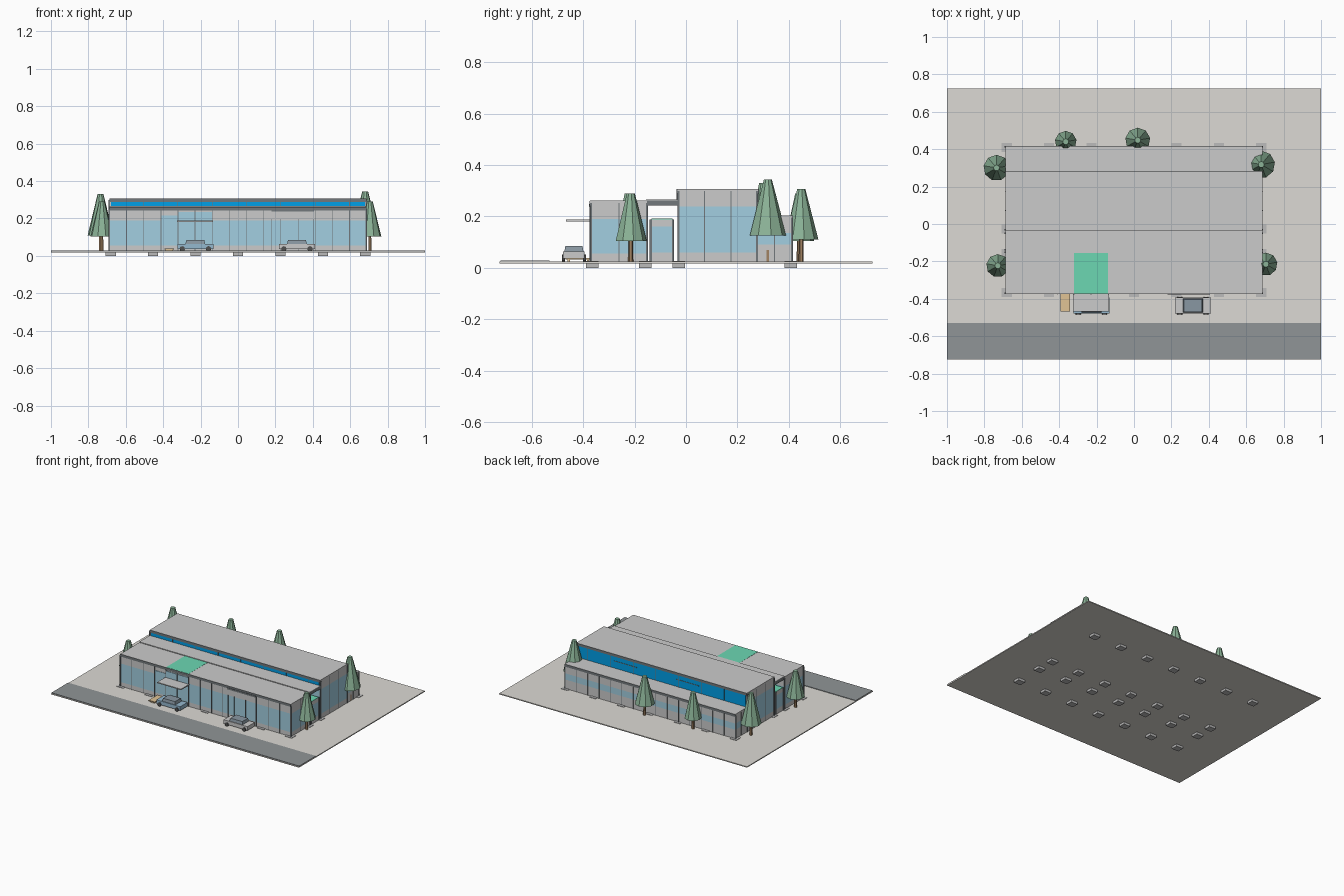
import bpy, bmesh, math

if "Cube" in bpy.data.objects:
    bpy.data.objects.remove(bpy.data.objects["Cube"])

COL = {"paving": (.72, .70, .66, 1), "asphalt": (.28, .30, .31, 1), "panel": (.76, .77, .78, 1),
       "glass": (.36, .62, .75, 1), "blue": (0, .35, .8, 1), "dark": (.17, .19, .20, 1),
       "green": (.15, .68, .45, 1), "leaf": (.26, .45, .31, 1), "bark": (.35, .22, .12, 1),
       "wood": (.75, .55, .3, 1), "concrete": (.5, .5, .5, 1), "car_blue": (.3, .48, .62, 1),
       "car_silver": (.82, .82, .82, 1), "car_glass": (.25, .31, .36, 1), "tyre": (.08, .08, .08, 1)}
MATS = {}


def finish(bm, name, col):
    me = bpy.data.meshes.new(name)
    bm.to_mesh(me)
    bm.free()
    if col not in MATS:
        MATS[col] = bpy.data.materials.new(col)
        MATS[col].diffuse_color = COL[col]
    me.materials.append(MATS[col])
    ob = bpy.data.objects.new(name, me)
    bpy.context.collection.objects.link(ob)
    return ob


def boxes(name, col, *spans, taper=1):
    """One object from boxes given as (x0, x1, y0, y1, z0, z1)."""
    bm = bmesh.new()
    for x0, x1, y0, y1, z0, z1 in spans:
        for v in bmesh.ops.create_cube(bm, size=1)["verts"]:
            k = taper if v.co.z > 0 else 1
            v.co = ((x0 + x1) / 2 + v.co.x * k * (x1 - x0),
                    (y0 + y1) / 2 + v.co.y * k * (y1 - y0),
                    (z0 + z1) / 2 + v.co.z * (z1 - z0))
    return finish(bm, name, col)


def cone(name, col, x, y, z0, z1, r0, r1, sides):
    bm = bmesh.new()
    bmesh.ops.create_cone(bm, cap_ends=True, segments=sides, radius1=r0, radius2=r1, depth=z1 - z0)
    bmesh.ops.translate(bm, vec=(x, y, (z0 + z1) / 2), verts=bm.verts)
    return finish(bm, name, col)


G = .024      # ground level
W = .688      # half length of the building
BAY = 2 * W / 15

# Site: slab, road and footings
boxes("ground_slab", "paving", (-1, 1, -.725, .725, .017, G))
boxes("road", "asphalt", (-1, 1, -.722, -.53, G, G + .004))
boxes("footings", "concrete", *[(x - .027, x + .027, y - .024, y + .024, 0, G + .003)
      for x in [i * .2267 for i in range(-3, 4)] for y in (-.365, -.158, -.028, .408)])


def wing(name, y0, y1, top, g0, g1, side_bays):
    """Block with a plinth, glass band, upper wall and side mullions."""
    boxes(name + "_plinth", "panel", (-W, W, y0, y1, G, g0))
    boxes(name + "_glazing", "glass", (-W, W, y0, y1, g0, g1))
    boxes(name + "_upper_wall", "panel", (-W, W, y0, y1, g1, top))
    ys = [y0 + (y1 - y0) * i / side_bays for i in range(1, side_bays)]
    boxes(name + "_side_mullions", "dark", *[
        (s * W - .002, s * W + .002, y - .0015, y + .0015, G, top) for s in (-1, 1) for y in ys])
    boxes(name + "_corner_posts", "dark", *[
        (s * W - .005, s * W + .003, y - .004, y + .004, G, top) for s in (-1, 1) for y in (y0, y1)])


def face_mullions(name, y, z0, z1, step=1):
    boxes(name, "dark", *[(x - .0015, x + .0015, y - .003, y + .003, z0, z1)
          for x in [-W + BAY * i for i in range(0, 16, step)]])


# Building wings
wing("front_wing", -.37, -.152, .252, .055, .19, 2)
wing("link_corridor", -.137, -.05, .188, .06, .16, 1)
wing("main_hall", -.03, .277, .298, .06, .238, 3)
wing("rear_wing", .277, .412, .195, .09, .135, 2)
boxes("corridor_green_roof", "green", (-W, W, -.135, -.052, .188, .191))
face_mullions("front_mullions", -.37, G, .245)
face_mullions("rear_mullions", .412, G, .19)

# Roofs with dark fascias on the long sides
for name, y0, y1, z in (("front", -.373, -.152, .252), ("hall", -.034, .281, .298), ("rear", .277, .415, .195)):
    boxes(name + "_roof", "panel", (-W, W, y0, y1, z, z + .009))
    boxes(name + "_fascia", "dark", *[(-W, W, y - .002, y + .002, z - .009, z + .0085) for y in (y0, y1)])
boxes("link_roof", "panel", (-W, W, -.155, -.032, .262, .266))
boxes("link_roof_edge", "dark", (-W, W, -.1555, -.031, .243, .262))

# Clerestory windows along both sides of the hall
boxes("front_clerestory", "blue", (-W + .01, W - .01, -.033, -.029, .255, .289))
boxes("rear_clerestory", "blue", (-W + .01, W - .01, .274, .28, .204, .289))
face_mullions("front_clerestory_bars", -.033, .25, .29, 2)
face_mullions("rear_clerestory_bars", .279, .2, .29, 2)
boxes("rear_clerestory_rails", "dark", *[(x, x + 2 * BAY, .278, .282, .254, .258) for x in (-.3, .2)])

# Entrance bay with raised green roof and canopy
boxes("entrance_glazing", "glass", (-.41, -.322, -.373, -.368, .055, .215), (-.32, -.138, -.374, -.368, .055, .235))
boxes("entrance_green_roof", "green", (-.32, -.138, -.372, -.155, .245, .262))
boxes("entrance_canopy", "panel", (-.325, -.133, -.467, -.37, .181, .188))
boxes("entrance_frames", "dark", *[(x - .002, x + .002, -.376, -.37, G, .245) for x in (-.411, -.321, -.23, -.138)])

# Service bay sign-free panel over the second parking spot
boxes("service_bay_panel", "panel", (.18, .405, -.376, -.369, .197, .236))
boxes("service_bay_hood", "dark", (.18, .405, -.378, -.369, .236, .248))
boxes("service_bay_frames", "dark", *[(x - .002, x + .002, -.375, -.369, G, .24) for x in (.18, .405)])

# Wooden bench beside the entrance
boxes("bench", "wood", (-.393, -.343, -.468, -.37, .033, .039),
      *[(-.388, -.348, y, y + .008, G, .033) for y in (-.46, -.386)])


# Parked cars
def car(name, x, body):
    y = -.436
    boxes(name + "_body", body, (x - .096, x + .096, y - .042, y + .042, .036, .064))
    boxes(name + "_cabin", "car_glass", (x - .053, x + .053, y - .037, y + .037, .064, .085), taper=.9)
    bm = bmesh.new()
    for sx in (-1, 1):
        for sy in (-1, 1):
            vs = bmesh.ops.create_cone(bm, cap_ends=True, segments=12, radius1=.014, radius2=.014, depth=.012)["verts"]
            for v in vs:
                v.co = (x + sx * .07 + v.co.x, y + sy * .041 + v.co.z, G + .014 + v.co.y)
    bmesh.ops.recalc_face_normals(bm, faces=bm.faces)
    finish(bm, name + "_wheels", "tyre")


car("blue_car", -.228, "car_blue")
car("silver_car", .315, "car_silver")

# Low-poly trees: x, y, crown radius, crown base, top
for i, (x, y, r, z0, z1) in enumerate([
        (-.735, .30, .07, .11, .33), (-.365, .44, .058, .105, .29), (.02, .448, .067, .11, .307),
        (.68, .318, .074, .125, .343), (.705, -.215, .062, .105, .29), (-.728, -.223, .062, .105, .29)]):
    cone(f"tree_trunk_{i + 1}", "bark", x, y, G, z0 + .02, .01, .008, 6)
    cone(f"tree_crown_{i + 1}", "leaf", x, y, z0, z1, r, .016, 9)

for m in bpy.data.materials:
    if m.users and not m.is_grease_pencil:
        m.use_nodes = True
        m.node_tree.nodes["Principled BSDF"].inputs["Base Color"].default_value = m.diffuse_color
